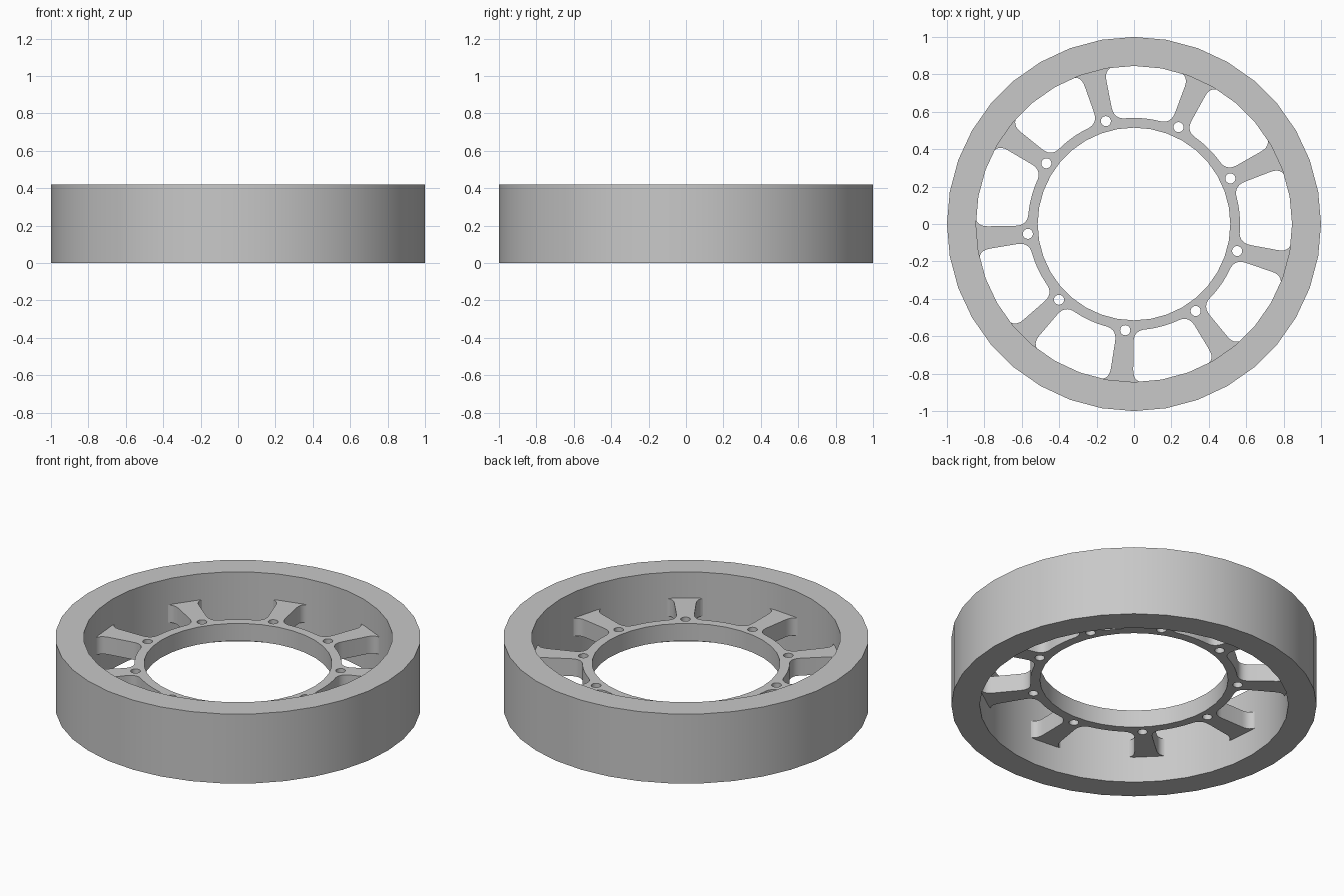
import bpy, bmesh
from math import sin, cos, pi, radians, asin
from mathutils import Vector

cube = bpy.data.objects.get("Cube")
if cube:
    bpy.data.objects.remove(cube, do_unlink=True)

# One plain grey metal
grey = bpy.data.materials.new("grey_metal")
grey.use_nodes = True
colour = (0.58, 0.58, 0.58, 1)
grey.diffuse_color = colour
grey.node_tree.nodes["Principled BSDF"].inputs["Base Color"].default_value = colour

SPOKES = 9
STEP = 2 * pi / SPOKES
FIRST = radians(25.3)      # direction of the first spoke
HUB_R, BOLT_R = 0.515, 0.57
WIN_IN, WIN_OUT = 0.567, 0.85


def polar(r, a):
    return Vector((r * cos(a), r * sin(a)))


def circle(r, n, centre=Vector((0, 0))):
    return [centre + polar(r, 2 * pi * i / n) for i in range(n)]


def fillet(start, corner, end, n=7):
    """Rounded corner running from start to end."""
    pts = []
    for i in range(n + 1):
        t = i / n
        pts.append(start * (1 - t) ** 2 + corner * 2 * t * (1 - t) + end * t ** 2)
    return pts


def window(mid):
    """Rounded opening between two spokes, centred on the angle mid."""
    cut = 0.068
    half_in = STEP / 2 - asin(0.044 / WIN_IN)
    half_out = STEP / 2 - asin(0.065 / WIN_OUT)

    def corner(side, r, half, other):
        p = polar(r, mid + side * half)
        along_spoke = p + (other - p).normalized() * cut
        along_arc = polar(r, mid + side * (half - cut / r))
        return along_arc, p, along_spoke

    def arc(r, half, side):
        h = half - cut / r
        return [polar(r, mid + side * h * (1 - 2 * i / 8)) for i in range(1, 8)]

    inner = {s: polar(WIN_IN, mid + s * half_in) for s in (-1, 1)}
    outer = {s: polar(WIN_OUT, mid + s * half_out) for s in (-1, 1)}
    a, p, b = corner(-1, WIN_IN, half_in, outer[-1])
    pts = arc(WIN_IN, half_in, 1) + fillet(a, p, b)
    a, p, b = corner(-1, WIN_OUT, half_out, inner[-1])
    pts += fillet(b, p, a) + arc(WIN_OUT, half_out, -1)
    a, p, b = corner(1, WIN_OUT, half_out, inner[1])
    pts += fillet(a, p, b)
    a, p, b = corner(1, WIN_IN, half_in, outer[1])
    return pts + fillet(b, p, a)


def plate(name, loops, z0, z1):
    """Flat plate from an outline and its holes, extruded from z0 to z1."""
    curve = bpy.data.curves.new(name, 'CURVE')
    curve.dimensions = '2D'
    curve.fill_mode = 'BOTH'
    curve.extrude = (z1 - z0) / 2
    for loop in loops:
        spline = curve.splines.new('POLY')
        spline.points.add(len(loop) - 1)
        for point, co in zip(spline.points, loop):
            point.co = (co.x, co.y, 0, 1)
        spline.use_cyclic_u = True
    obj = bpy.data.objects.new(name, curve)
    bpy.context.collection.objects.link(obj)
    bpy.ops.object.select_all(action='DESELECT')
    obj.select_set(True)
    bpy.context.view_layer.objects.active = obj
    bpy.ops.object.convert(target='MESH')
    obj = bpy.context.view_layer.objects.active
    bm = bmesh.new()
    bm.from_mesh(obj.data)
    bmesh.ops.remove_doubles(bm, verts=bm.verts, dist=0.0005)
    bmesh.ops.translate(bm, verts=bm.verts, vec=(0, 0, (z0 + z1) / 2))
    bmesh.ops.recalc_face_normals(bm, faces=bm.faces)
    bm.to_mesh(obj.data)
    bm.free()
    obj.data.materials.clear()
    obj.data.materials.append(grey)
    bpy.ops.object.shade_smooth_by_angle(angle=radians(30))
    return obj


# Tall outer rim
plate("outer_rim", [circle(1, 36), circle(0.845, 36)], 0, 0.42)

# Thin spoked hub with bolt holes, its edge buried in the rim
angles = [FIRST + i * STEP for i in range(SPOKES)]
loops = [circle(0.88, 36), circle(HUB_R, 36)]
loops += [window(a + STEP / 2) for a in angles]
loops += [circle(0.027, 20, polar(BOLT_R, a)) for a in angles]
plate("spoked_hub", loops, 0.157, 0.262)
